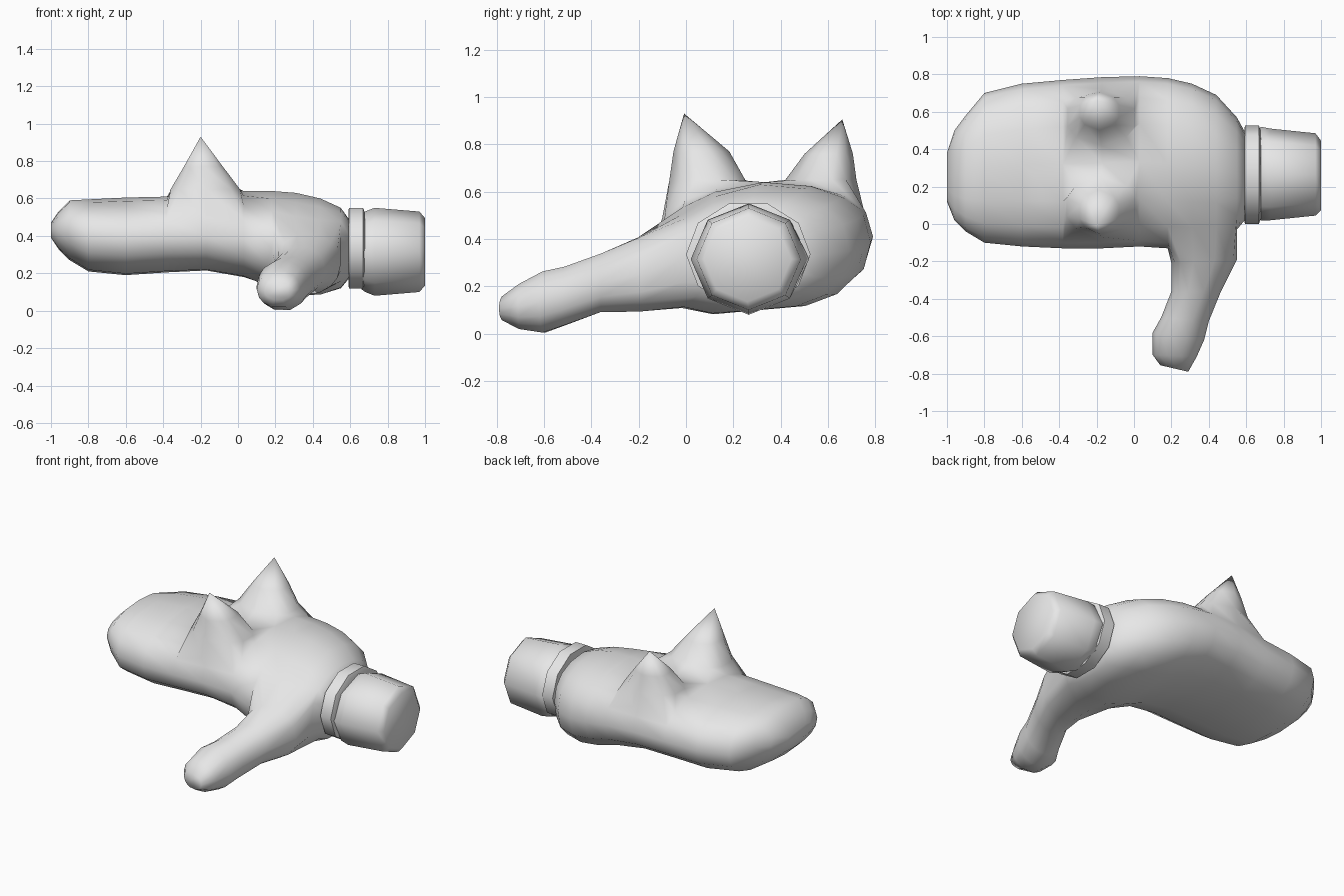
import bpy, bmesh, math
from mathutils import Vector

cube = bpy.data.objects.get("Cube")
if cube:
    bpy.data.objects.remove(cube, do_unlink=True)

GREY = (0.8, 0.8, 0.8, 1.0)
mat = bpy.data.materials.new("light grey")
mat.use_nodes = True
mat.diffuse_color = GREY
mat.node_tree.nodes["Principled BSDF"].inputs["Base Color"].default_value = GREY


def finish(bm, name, angle):
    bmesh.ops.remove_doubles(bm, verts=bm.verts, dist=0.0005)
    bmesh.ops.recalc_face_normals(bm, faces=bm.faces)
    mesh = bpy.data.meshes.new(name)
    bm.to_mesh(mesh)
    bm.free()
    mesh.materials.append(mat)
    ob = bpy.data.objects.new(name, mesh)
    bpy.context.collection.objects.link(ob)
    bpy.ops.object.select_all(action='DESELECT')
    ob.select_set(True)
    bpy.context.view_layer.objects.active = ob
    bpy.ops.object.shade_smooth_by_angle(angle=math.radians(angle))


def bridge(bm, a, b, skip=()):
    n = len(a)
    for j in range(n):
        if j not in skip:
            bm.faces.new((a[j], a[(j + 1) % n], b[(j + 1) % n], b[j]))


def spow(v, e):
    return math.copysign(abs(v) ** e, v)


def grow(bm, rings, opening, steps):
    """Extend the border of an opening through rings of (centre, across, up)."""
    c0, c1, r0, r1 = opening
    border = ([(i, r0) for i in range(c0, c1)] + [(c1, j) for j in range(r0, r1)]
              + [(i, r1) for i in range(c1, c0, -1)] + [(c0, j) for j in range(r1, r0, -1)])
    angles = [math.atan2(1 - 2 * (j - r0) / (r1 - r0), 2 * (i - c0) / (c1 - c0) - 1)
              for i, j in border]
    last = [rings[i][j] for i, j in border]
    for mid, across, up in steps:
        ring = [bm.verts.new(Vector(mid) + Vector(across) * math.cos(a) + Vector(up) * math.sin(a))
                for a in angles]
        bridge(bm, last, ring)
        last = ring
    bm.faces.new(last)


# Mitten palm: sections across x as (x, y min, y max, z min, z max, droop of the front half)
SECTIONS = [
    (-1.00, 0.12, 0.38, 0.39, 0.47, 0.0),
    (-0.96, 0.02, 0.50, 0.33, 0.53, 0.0),
    (-0.90, -0.04, 0.58, 0.27, 0.59, 0.0),
    (-0.80, -0.10, 0.70, 0.21, 0.595, 0.02),
    (-0.60, -0.12, 0.75, 0.19, 0.605, 0.03),
    (-0.38, -0.13, 0.77, 0.205, 0.61, 0.03),
    (-0.17, -0.13, 0.785, 0.215, 0.62, 0.04),
    (0.03, -0.12, 0.79, 0.18, 0.64, 0.05),
    (0.18, -0.13, 0.78, 0.13, 0.64, 0.12),
    (0.31, -0.13, 0.75, 0.10, 0.63, 0.18),
    (0.44, -0.11, 0.69, 0.10, 0.60, 0.17),
    (0.55, -0.03, 0.57, 0.12, 0.55, 0.08),
    (0.60, 0.03, 0.48, 0.18, 0.48, 0.0),
]
N = 16
bm = bmesh.new()
rings = []
for x, y0, y1, z0, z1, droop in SECTIONS:
    ring = []
    for j in range(N):
        t = 2 * math.pi * j / N
        dy = (y1 - y0) / 2 * spow(math.cos(t), 0.85)
        dz = (z1 - z0) / 2 * spow(math.sin(t), 0.85)
        ring.append(bm.verts.new((x, (y0 + y1) / 2 + dy, (z0 + z1) / 2 + dz + droop * min(dy, 0))))
    rings.append(ring)

# Openings (column from, to, row from, to) where thumb and ears grow out
THUMB_HOLE, FRONT_HOLE, BACK_HOLE = (8, 11, 6, 10), (5, 7, 4, 7), (5, 7, 1, 4)
for i in range(len(rings) - 1):
    skip = {j for c0, c1, r0, r1 in (THUMB_HOLE, FRONT_HOLE, BACK_HOLE)
            if c0 <= i < c1 for j in range(r0, r1)}
    bridge(bm, rings[i], rings[i + 1], skip)
bm.faces.new(rings[0])
bm.faces.new(rings[-1])

# Thumb: rings as (left x, left y, right x, right y, z min, z max)
THUMB = [
    (0.20, -0.21, 0.55, -0.19, 0.085, 0.415),
    (0.20, -0.36, 0.465, -0.36, 0.085, 0.345),
    (0.145, -0.50, 0.40, -0.52, 0.03, 0.29),
    (0.10, -0.58, 0.375, -0.62, -0.002, 0.27),
    (0.10, -0.70, 0.335, -0.71, 0.015, 0.215),
    (0.14, -0.755, 0.29, -0.79, 0.055, 0.16),
]
grow(bm, rings, THUMB_HOLE, [
    (((xa + xb) / 2, (ya + yb) / 2, (z0 + z1) / 2),
     ((xb - xa) / 2, (yb - ya) / 2, 0), (0, 0, (z1 - z0) / 2))
    for xa, ya, xb, yb, z0, z1 in THUMB])

# Pointed ears, tips leaning outwards: rings as (x, y, z, radius x, radius y)
FRONT_EAR = [(-0.175, 0.09, 0.65, 0.195, 0.16), (-0.185, 0.065, 0.77, 0.11, 0.118),
             (-0.2, -0.008, 0.93, 0.0001, 0.0001)]
BACK_EAR = [(-0.175, 0.57, 0.65, 0.19, 0.15), (-0.185, 0.603, 0.76, 0.11, 0.102),
            (-0.2, 0.66, 0.905, 0.0001, 0.0001)]
for hole, ear in ((FRONT_HOLE, FRONT_EAR), (BACK_HOLE, BACK_EAR)):
    grow(bm, rings, hole, [((x, y, z), (rx, 0, 0), (0, ry, 0)) for x, y, z, rx, ry in ear])
finish(bm, "mitten_hand", 80)


def tube(name, sides, sections, angle):
    """Loft elliptical rings (x, y, z, radius y, radius z) along x."""
    bm = bmesh.new()
    last = None
    for x, y, z, ry, rz in sections:
        ring = []
        for k in range(sides):
            t = 2 * math.pi * k / sides
            ring.append(bm.verts.new((x, y + ry * math.cos(t), z + rz * math.sin(t))))
        if last:
            bridge(bm, last, ring)
        else:
            bm.faces.new(ring)
        last = ring
    bm.faces.new(last)
    finish(bm, name, angle)


# Wrist band and cuff
tube("wrist_band", 10, [(x, 0.263, 0.335, r, r * 0.86) for x, r in
                        ((0.59, 0.24), (0.593, 0.263), (0.668, 0.263), (0.678, 0.235))], 55)
tube("cuff", 8, [(0.66, 0.27, 0.315, 0.235, 0.20), (0.68, 0.27, 0.315, 0.25, 0.215),
                 (0.73, 0.265, 0.315, 0.245, 0.235), (0.97, 0.265, 0.315, 0.22, 0.215),
                 (1.0, 0.26, 0.315, 0.185, 0.18)], 48)
